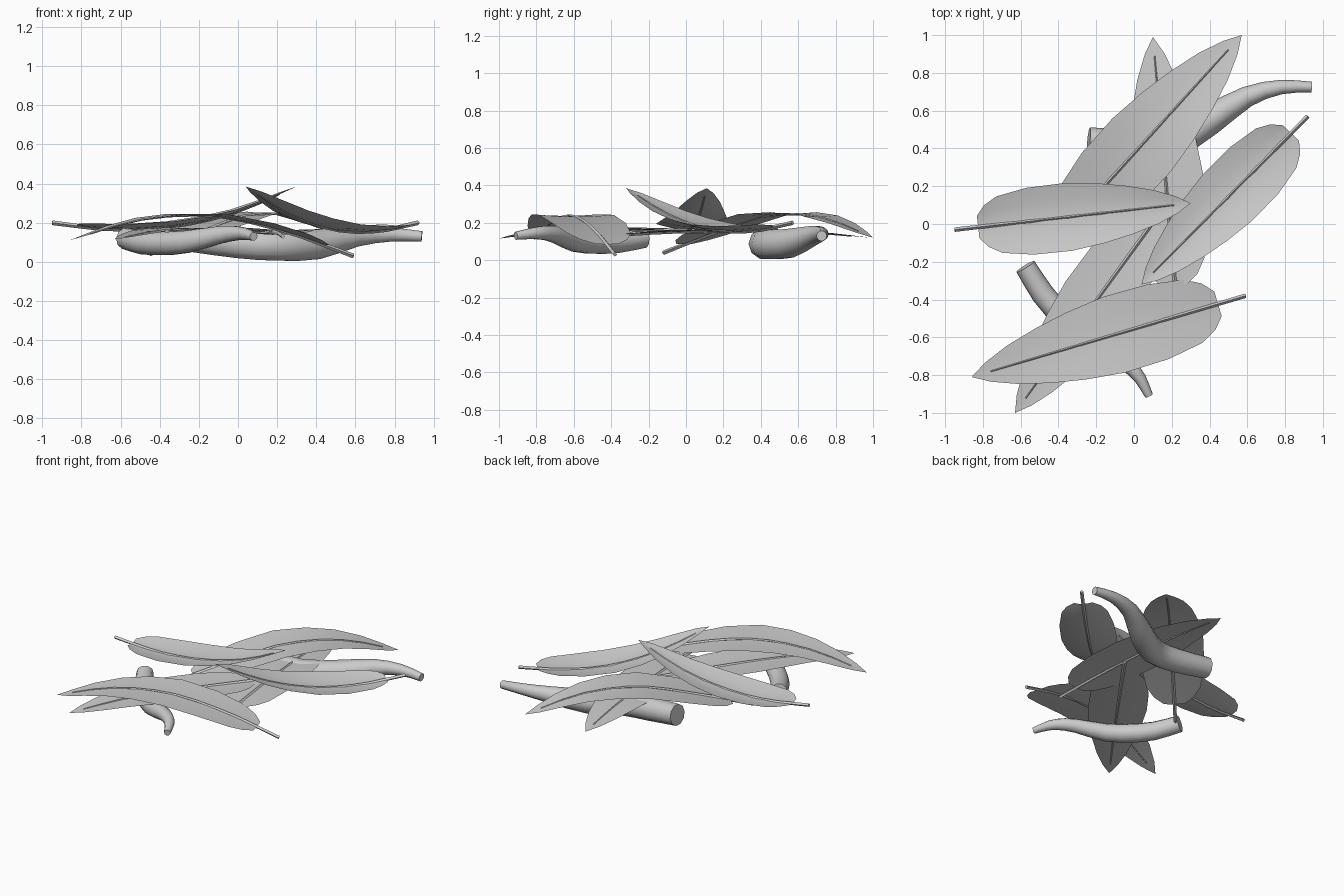
import bpy, math
from mathutils import Vector

if "Cube" in bpy.data.objects:
    bpy.data.objects.remove(bpy.data.objects["Cube"])

def spline(pts, t):
    """Catmull-Rom through evenly spaced vectors, t in 0..1."""
    n = len(pts) - 1
    i = min(int(t * n), n - 1)
    u = t * n - i
    p1, p2 = pts[i], pts[i + 1]
    p0 = pts[i - 1] if i > 0 else p1 * 2 - p2
    p3 = pts[i + 2] if i + 2 <= n else p2 * 2 - p1
    return 0.5 * (2 * p1 + (p2 - p0) * u + (2 * p0 - 5 * p1 + 4 * p2 - p3) * u * u
                  + (3 * p1 - p0 - 3 * p2 + p3) * u ** 3)

def add_mesh(name, verts, faces):
    me = bpy.data.meshes.new(name)
    me.from_pydata(verts, [], faces)
    me.update()
    ob = bpy.data.objects.new(name, me)
    bpy.context.collection.objects.link(ob)
    bpy.context.view_layer.objects.active = ob
    ob.select_set(True)
    bpy.ops.object.shade_smooth_by_angle(angle=math.radians(50))
    ob.select_set(False)
    return ob

def tube(name, path, radii, sides):
    verts, faces = [], []
    n = len(path)
    for i, (p, r) in enumerate(zip(path, radii)):
        d = (path[min(i + 1, n - 1)] - path[max(i - 1, 0)]).normalized()
        side = d.cross(Vector((0, 0, 1))).normalized()
        up = side.cross(d)
        for k in range(sides):
            a = 2 * math.pi * k / sides
            verts.append(p + (side * math.cos(a) + up * math.sin(a)) * r)
    for i in range(n - 1):
        for k in range(sides):
            a, b = i * sides + k, i * sides + (k + 1) % sides
            faces.append((a, b, b + sides, a + sides))
    faces.append(tuple(range(sides))[::-1])
    faces.append(tuple(range((n - 1) * sides, n * sides)))
    return add_mesh(name, verts, faces)

# Blade outline: position along stem-to-tip axis, half width (fractions of length)
OUTLINE = [(.10, .045), (.135, .085), (.19, .115), (.32, .136), (.48, .138),
           (.62, .122), (.74, .099), (.85, .070), (.94, .035), (1.0, 0)]

def leaf(name, stem, tip, heights, width=1.0, cup=0.01):
    stem, tip = Vector(stem), Vector(tip)
    axis = tip - stem
    length = axis.length
    side = Vector((-axis.y, axis.x, 0)).normalized()
    pts = [Vector((*(stem + axis * i / 4), h)) for i, h in enumerate(heights)]
    # blade
    verts, faces = [], []
    for t, w in OUTLINE[:-1]:
        c = spline(pts, t)
        for f in (-1, -.5, 0, .5, 1):
            hw = w * width * length
            verts.append(c + side * hw * f + Vector((0, 0, cup * f * f * w / .138)))
    verts.append(spline(pts, 1))
    rows = len(OUTLINE) - 1
    for i in range(rows):
        for k in range(4):
            a = i * 5 + k
            faces.append((a, a + 1, a + 6, a + 5) if i < rows - 1
                         else (a, a + 1, rows * 5))
    add_mesh(name + "_blade", verts, faces)
    # stem and midrib
    ts = [0.93 * i / 10 for i in range(11)]
    tube(name + "_midrib", [spline(pts, t) for t in ts],
         [.012 - .009 * t for t in ts], 4)

# Bottom leaves lie nearly flat
leaf("back_leaf", (.23, -.47), (.10, .99), (.13, .15, .155, .15, .12), 1.0)
leaf("lower_front_leaf", (.18, .12), (-.63, -1.0), (.15, .16, .165, .155, .115))
# Arched leaves
leaf("large_back_leaf", (-.45, -.12), (.57, 1.0), (.04, .15, .24, .23, .12))
leaf("large_front_leaf", (.59, -.38), (-.86, -.81), (.03, .16, .235, .215, .11))
# Top leaves with raised tips
leaf("left_leaf", (-.95, -.03), (.30, .11), (.20, .165, .18, .25, .385), 1.04, .03)
leaf("right_leaf", (.92, .57), (.04, -.32), (.20, .155, .165, .245, .385), 1.04, .03)

def twig(name, pts, radii):
    pts = [Vector(p) for p in pts]
    rs = [Vector((r, 0, 0)) for r in radii]
    ts = [i / 12 for i in range(13)]
    tube(name, [spline(pts, t) for t in ts], [spline(rs, t).x for t in ts], 10)

twig("back_twig",
     [(-.24, .44, .12), (.0, .42, .095), (.2, .43, .085), (.4, .55, .09),
      (.6, .675, .13), (.78, .725, .14), (.94, .725, .13)],
     [.072, .08, .083, .08, .055, .038, .028])
twig("front_twig",
     [(-.575, -.225, .12), (-.46, -.4, .095), (-.28, -.58, .1),
      (-.08, -.71, .14), (.02, -.8, .145), (.08, -.91, .13)],
     [.056, .062, .06, .045, .034, .022])
